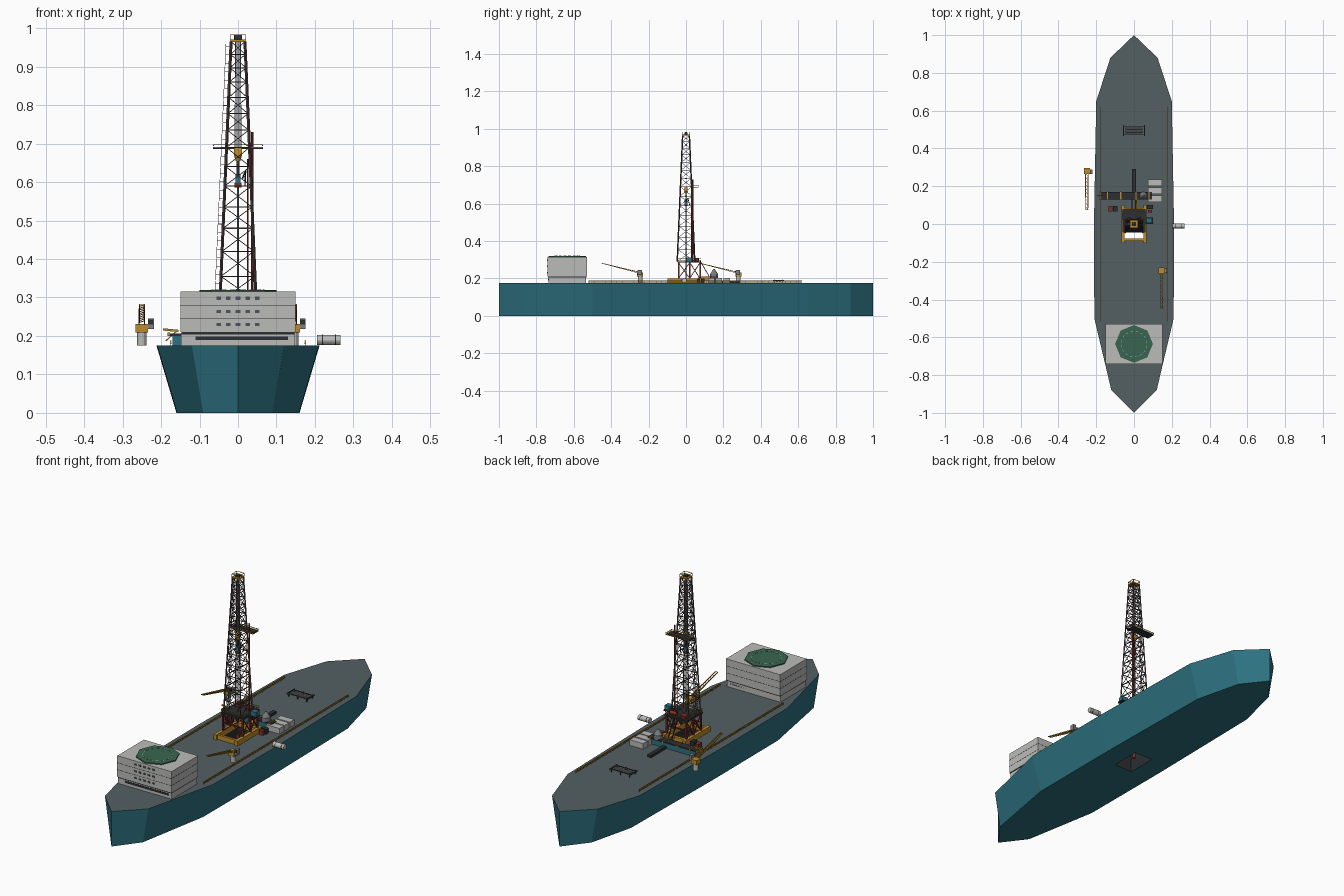
import bpy, bmesh, math
from mathutils import Vector, Matrix

if "Cube" in bpy.data.objects:
    bpy.data.objects.remove(bpy.data.objects["Cube"])

COLORS = {
    "teal_paint": (0.026, 0.165, 0.215), "deck_grey": (0.088, 0.118, 0.123),
    "white_paint": (0.50, 0.50, 0.49), "steel_grey": (0.20, 0.21, 0.22),
    "yellow_paint": (0.50, 0.26, 0.025), "red_paint": (0.22, 0.03, 0.025),
    "dark_steel": (0.025, 0.028, 0.032), "helideck_green": (0.04, 0.13, 0.08),
    "brown_steel": (0.085, 0.06, 0.058), "window_glass": (0.07, 0.09, 0.11)}
MATS = {}
for n, c in COLORS.items():
    MATS[n] = bpy.data.materials.new(n)
    MATS[n].diffuse_color = (*c, 1)

DECK = 0.175


class Part:
    """Collects primitives into one named, single-colour object."""
    def __init__(self, name, mat):
        self.name, self.mat, self.bm = name, mat, bmesh.new()

    def box(self, x0, x1, y0, y1, z0, z1):
        m = Matrix.Translation(((x0 + x1) / 2, (y0 + y1) / 2, (z0 + z1) / 2))
        bmesh.ops.create_cube(self.bm, size=1, matrix=m @ Matrix.Diagonal((x1 - x0, y1 - y0, z1 - z0, 1)))
        return self

    def bar(self, p, q, w=0.003):
        p, q = Vector(p), Vector(q)
        d = q - p
        m = Matrix.Translation((p + q) / 2) @ d.to_track_quat('Z', 'Y').to_matrix().to_4x4()
        bmesh.ops.create_cube(self.bm, size=1, matrix=m @ Matrix.Diagonal((w, w, d.length, 1)))
        return self

    def rod(self, p, q, r, r2=None, n=12):
        p, q = Vector(p), Vector(q)
        d = q - p
        m = Matrix.Translation((p + q) / 2) @ d.to_track_quat('Z', 'Y').to_matrix().to_4x4()
        bmesh.ops.create_cone(self.bm, cap_ends=True, segments=n, radius1=r,
                              radius2=r if r2 is None else r2, depth=d.length, matrix=m)
        return self

    def done(self, *extra):
        me = bpy.data.meshes.new(self.name)
        for m in (self.mat, *extra):
            me.materials.append(MATS[m])
        self.bm.to_mesh(me)
        self.bm.free()
        ob = bpy.data.objects.new(self.name, me)
        bpy.context.collection.objects.link(ob)
        return ob


# Hull with flared sides and an open moonpool
half = [(0.125, 0.88), (0.2, 0.65), (0.212, 0.0), (0.21, -0.5), (0.12, -0.88)]
outline = [(0, 1)] + half + [(0, -1)] + [(-x, y) for x, y in reversed(half)]
pool = [(-0.05, -0.08), (0.05, -0.08), (0.05, 0.07), (-0.05, 0.07)]
hull = Part("hull", "teal_paint")
bm = hull.bm
loops = {}
for key, pts in (("out", outline), ("pool", pool)):
    for z in (0, DECK):
        s = 0.755 if key == "out" and z == 0 else 1
        vs = [bm.verts.new((x * s, y, z)) for x, y in pts]
        loops[key, z] = vs
    a, b = loops[key, 0], loops[key, DECK]
    for i in range(len(a)):
        j = (i + 1) % len(a)
        bm.faces.new((a[i], a[j], b[j], b[i])).material_index = 2 if key == "pool" else 0
for z in (0, DECK):
    edges = [bm.edges.get((v[i], v[i - 1])) for v in (loops["out", z], loops["pool", z]) for i in range(len(v))]
    res = bmesh.ops.triangle_fill(bm, edges=edges, use_beauty=True)
    for f in res["geom"]:
        if isinstance(f, bmesh.types.BMFace):
            f.material_index = 1 if z else 0
bmesh.ops.recalc_face_normals(bm, faces=bm.faces)
hull.done("deck_grey", "dark_steel")

# Accommodation block with storey lines and windows
Part("accommodation", "white_paint").box(-.15, .15, -.74, -.53, .21, .315).box(-.148, .148, -.735, -.535, DECK, .205).done()
lines = Part("storey_lines", "dark_steel").box(-.147, .147, -.737, -.533, .204, .2105)
for z in (.245, .28):
    lines.box(-.1505, .1505, -.7405, -.5295, z - .0007, z + .0007)
lines.box(-.11, .13, -.737, -.535, .189, .199).done()
win = Part("windows", "window_glass")
for z in (.23, .264, .298):
    for i in range(-2, 3):
        win.box(i * .025 - .006, i * .025 + .006, -.742, -.739, z - .004, z + .004)
win.done()

# Helideck with dashed ring
HY = -.635
Part("helideck", "helideck_green").rod((0, HY, .315), (0, HY, .32), .1, n=8).done()
ring = Part("helideck_ring", "white_paint")
for i in range(16):
    a = [math.tau * (i + t) / 16 for t in (.2, .7)]
    p, q = [(math.cos(t) * .068, HY + math.sin(t) * .068, .3202) for t in a]
    ring.bar(p, q, .0022)
ring.done()

# Deck railings along both sides
rail = Part("deck_railings", "yellow_paint")
for x in (-.175, .175):
    for z in (.181, .187):
        rail.bar((x, -.52, z), (x, .62, z), .003)
    for i in range(39):
        y = -.52 + i * .03
        rail.bar((x, y, DECK), (x, y, .187), .002)
rail.done()

# Substructure: yellow skids, red columns and bracing, drill floor
base = Part("substructure_skids", "yellow_paint")
for s in (-1, 1):
    base.box(s * .058 - .008, s * .058 + .008, -.1, .1, DECK, .2)
base.box(-.066, .066, -.09, -.078, DECK, .198).box(-.066, .066, .07, .085, DECK, .198).done()
sub = Part("substructure_frame", "red_paint")
for s in (-1, 1):
    for y in (-.04, .02, .075):
        sub.bar((s * .055, y, .2), (s * .055, y, .285), .008)
    for a, b in ((-.04, .02), (.02, .075)):
        sub.bar((s * .055, a, .2), (s * .055, b, .285), .004)
        sub.bar((s * .055, b, .2), (s * .055, a, .285), .004)
    sub.bar((-.055, (.0175 + s * .0575), .24), (.055, (.0175 + s * .0575), .24), .005)
    sub.bar((s * .055, -.04, .2), (-s * .055, -.04, .285), .004)
sub.done()
Part("drill_floor", "dark_steel").box(-.062, .062, -.045, .08, .284, .291).box(.06, .1, 0, .035, .284, .29).done()
Part("driller_cabin", "teal_paint").box(.066, .096, .004, .031, .29, .312).done()
frail = Part("floor_railing", "yellow_paint")
for z in (.298, .306):
    for s in (-1, 1):
        frail.bar((s * .061, -.044, z), (s * .061, .079, z), .002)
    for y in (-.044, .079):
        frail.bar((-.061, y, z), (.061, y, z), .002)
frail.done()
Part("drawworks", "red_paint").box(-.045, -.015, .045, .07, .29, .308).rod((.01, .058, .3), (.045, .058, .3), .01).done()


# Derrick: tapered legs, girts and cross bracing
Z0, Z1 = .29, .965
def corner(i, z):
    h = .047 + (.018 - .047) * (z - Z0) / (Z1 - Z0)
    sx, sy = ((-1, -1), (1, -1), (1, 1), (-1, 1))[i % 4]
    return (sx * h, sy * h, z)


legs, brace = Part("derrick_legs", "brown_steel"), Part("derrick_bracing", "brown_steel")
levels = [.29, .355, .42, .48, .535, .59, .64, .69, .735, .778, .82, .86, .897, .932, .965]
for i in range(4):
    legs.bar(corner(i, Z0), corner(i, Z1), .0055)
    for a, b in zip(levels, levels[1:]):
        brace.bar(corner(i, b), corner(i + 1, b), .0028)
        if i == 0 and a == Z0:
            continue
        brace.bar(corner(i, a), corner(i + 1, b), .002)
        brace.bar(corner(i + 1, a), corner(i, b), .002)
legs.done()
brace.done()

# Caged ladder up the left face
lad = Part("derrick_ladder", "steel_grey")
def lx(z):
    return corner(0, z)[0] - .003
for y in (-.005, .005):
    lad.bar((lx(.29), y, .29), (lx(.96), y, .96), .0014)
    lad.bar((lx(.29) - .01, y, .31), (lx(.96) - .01, y, .96), .0012)
for k in range(30):
    z = .315 + k * .022
    x = lx(z)
    lad.bar((x, -.005, z), (x, .005, z), .0014).bar((x - .01, -.005, z), (x - .01, .005, z), .0014)
    for y in (-.005, .005):
        lad.bar((x, y, z), (x - .01, y, z), .0014)
lad.done()

# Crown platform and sheaves
crown = Part("crown_platform", "yellow_paint").box(-.02, .02, -.02, .02, .964, .97)
for s in (-1, 1):
    crown.bar((s * .02, -.02, .983), (s * .02, .02, .983), .002).bar((-.02, s * .02, .983), (.02, s * .02, .983), .002)
    for t in (-1, 0, 1):
        crown.bar((s * .02, t * .02, .968), (s * .02, t * .02, .984), .002)
crown.done()
Part("crown_sheaves", "dark_steel").rod((-.01, 0, .974), (.01, 0, .974), .009).done()

# Pipe-racking board
Part("racking_board", "dark_steel").box(-.065, .065, .026, .068, .686, .689).done()
brd = Part("racking_board_rails", "yellow_paint")
for y in (.026, .068):
    for z in (.69, .697):
        brd.bar((-.065, y, z), (.065, y, z), .0025)
for s in (-1, 1):
    brd.bar((s * .064, .026, .695), (s * .064, .068, .695), .0025)
brd.done()

# Travelling block, top drive, cables, drill string
Part("travelling_block", "yellow_paint").box(-.011, .011, -.009, .009, .668, .69).rod((0, 0, .655), (0, 0, .668), .006, .01).done()
Part("hook", "dark_steel").rod((0, 0, .618), (0, 0, .655), .004).bar((.012, 0, .61), (.02, .01, .63), .003).bar((.02, .01, .63), (.018, .02, .59), .003).done()
Part("top_drive", "teal_paint").box(-.007, .007, -.008, .008, .598, .62).done()
Part("swivel", "red_paint").box(-.009, .009, -.009, .009, .586, .598).rod((0, 0, .02), (0, 0, .18), .008).done()
cab = Part("hoist_cables", "steel_grey")
for x in (-.008, -.003, .003, .008):
    cab.bar((x, 0, .69), (x * .8, 0, .965), .0022)
cab.rod((0, 0, .15), (0, 0, .586), .0025, n=8).done()
Part("standpipe", "red_paint").rod((.037, .036, .29), (.037, .036, .73), .0032, n=8).rod((.025, .03, .29), (.025, .03, .66), .002, n=8).done()

# Pipe-handling beam, walkway and ramp behind the derrick
Part("handling_beam", "teal_paint").box(-.17, .09, .132, .168, DECK, .2).done()
top = Part("handling_beam_top", "dark_steel").box(-.18, .095, .13, .17, .2, .206)
top.box(-.01, .01, .17, .29, DECK, .187)
for s in (-1, 1):
    top.bar((s * .01, .075, .295), (s * .01, .13, .2), .004)
top.done()
trim = Part("beam_trim", "yellow_paint")
for x in (-.18, -.14, -.07, .01, .08):
    trim.box(x - .003, x + .003, .128, .172, .2, .209)
trim.bar((-.195, .15, .217), (-.155, .15, .213), .006).bar((-.188, .15, .187), (-.16, .15, .212), .003)
trim.box(.004, .02, .08, .13, .19, .21).done()

# Deck machinery
Part("red_pumps", "red_paint").box(-.135, -.115, .065, .095, DECK, .2).box(.075, .095, .06, .075, DECK, .198).done()
Part("dark_pumps", "dark_steel").box(-.11, -.088, .065, .095, DECK, .205).box(.07, .1, .08, .1, DECK, .2).done()
stores = Part("containers", "white_paint")
for y in (.117, .158, .2):
    stores.box(.073, .147, y, y + .035, DECK, .203)
stores.done()
Part("silo", "steel_grey").rod((.05, .15, .205), (.05, .15, .225), .022).rod((.05, .15, .225), (.05, .15, .25), .02, .004).done()

# Stern rack with pipe ends
rack = Part("stern_rack", "brown_steel")
for y in (.472, .517):
    rack.bar((-.055, y, .19), (.055, y, .19), .004)
    for x in (-.05, 0, .05):
        rack.bar((x, y, DECK), (x, y, .195), .004)
for x in (-.055, .055):
    rack.bar((x, .465, .19), (x, .525, .19), .005)
rack.done()
Part("rack_pipes", "steel_grey").rod((-.045, .487, .186), (.045, .487, .186), .005, n=8).rod((-.045, .502, .186), (.045, .502, .186), .005, n=8).done()

# Life raft canister
Part("raft_canister", "white_paint").rod((.205, -.01, .19), (.267, -.01, .19), .013, n=16).done()
straps = Part("raft_straps", "dark_steel")
for x in (.218, .252):
    straps.rod((x, -.01, .19), (x + .003, -.01, .19), .0134, n=16)
straps.done()


# Deck cranes
def crane(tag, x, y):
    Part(tag + "_crane_pedestal", "white_paint").rod((x, y, DECK), (x, y, .21), .012).done()
    c = Part(tag + "_crane_boom", "yellow_paint").box(x - .016, x + .016, y - .016, y + .016, .209, .231)
    for s in (-1, 1):
        p, q = Vector((x + s * .007, y - .01, .235)), Vector((x + s * .006, y - .205, .281))
        c.bar(p, q, .0035)
        c.bar(p + Vector((0, 0, -.006)), q, .0025)
    for k in range(11):
        t = y - .01 - k * .0195
        z = .235 + k * .0046
        c.bar((x - .007, t, z), (x + .007, t - .0195 * (k < 10), z + .0046 * (k < 10)), .002)
    c.done()
    Part(tag + "_crane_cab", "steel_grey").box(x + .016, x + .031, y - .013, y + .009, .218, .246).done()
    Part(tag + "_crane_window", "dark_steel").box(x + .018, x + .029, y - .0145, y - .012, .23, .243).done()


crane("port", -.25, .28)
crane("starboard", .145, -.245)

for m in bpy.data.materials:
    if m.users and not m.is_grease_pencil:
        m.use_nodes = True
        m.node_tree.nodes["Principled BSDF"].inputs["Base Color"].default_value = m.diffuse_color
